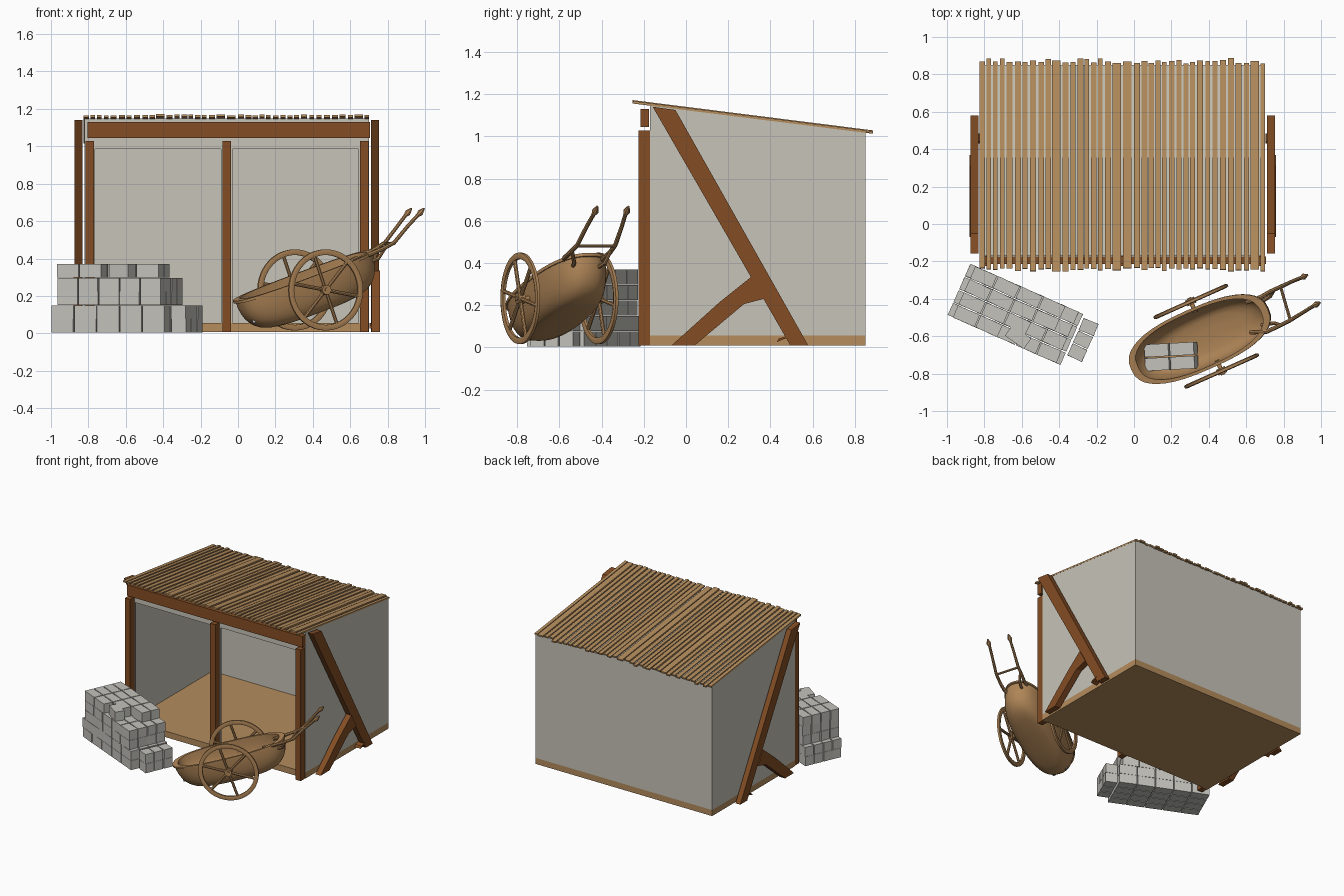
import bpy, bmesh, math, random
from mathutils import Matrix, Vector

if "Cube" in bpy.data.objects:
    bpy.data.objects.remove(bpy.data.objects["Cube"])

random.seed(4)


def material(name, rgb):
    m = bpy.data.materials.new(name)
    m.diffuse_color = (*rgb, 1)
    m.use_nodes = True
    m.node_tree.nodes["Principled BSDF"].inputs["Base Color"].default_value = m.diffuse_color
    return m


TAN = material("tan wood", (0.46, 0.265, 0.11))
BARROW = material("barrow wood", (0.43, 0.235, 0.095))
BROWN = material("dark brown wood", (0.23, 0.075, 0.018))
WALL = material("plaster grey", (0.57, 0.55, 0.48))
STONE = material("stone grey", (0.55, 0.54, 0.50))
T, R = Matrix.Translation, Matrix.Rotation


def finish(name, bm, mat, smooth=False):
    bmesh.ops.recalc_face_normals(bm, faces=bm.faces)
    me = bpy.data.meshes.new(name)
    bm.to_mesh(me)
    bm.free()
    me.materials.append(mat)
    ob = bpy.data.objects.new(name, me)
    bpy.context.collection.objects.link(ob)
    if smooth:
        bpy.ops.object.select_all(action='DESELECT')
        ob.select_set(True)
        bpy.context.view_layer.objects.active = ob
        bpy.ops.object.shade_smooth_by_angle(angle=math.radians(40))
    return ob


def add_box(bm, lo, hi, m=Matrix()):
    lo, hi = Vector(lo), Vector(hi)
    bmesh.ops.create_cube(bm, size=1, matrix=m @ T((lo + hi) / 2) @ Matrix.Diagonal((*(hi - lo), 1)))


def boxes(name, spans, mat):
    bm = bmesh.new()
    for lo, hi in spans:
        add_box(bm, lo, hi)
    return finish(name, bm, mat)


def add_prism(bm, pts, x0, x1):
    """Polygon in the y-z plane, extruded along x."""
    a = [bm.verts.new((x0, y, z)) for y, z in pts]
    b = [bm.verts.new((x1, y, z)) for y, z in pts]
    bm.faces.new(a)
    bm.faces.new(b[::-1])
    for i in range(len(pts)):
        j = (i + 1) % len(pts)
        bm.faces.new((a[i], a[j], b[j], b[i]))


def rod(name, pts, radii, mat):
    """Round rod through points, with a radius at each point."""
    cu = bpy.data.curves.new(name, 'CURVE')
    cu.dimensions, cu.bevel_depth, cu.bevel_resolution, cu.use_fill_caps = '3D', 1, 2, True
    sp = cu.splines.new('POLY')
    sp.points.add(len(pts) - 1)
    for p, co, r in zip(sp.points, pts, radii):
        p.co, p.radius = (*co, 1), r
    tmp = bpy.data.objects.new(name, cu)
    bpy.context.collection.objects.link(tmp)
    bpy.context.view_layer.update()
    me = bpy.data.meshes.new_from_object(tmp.evaluated_get(bpy.context.evaluated_depsgraph_get()))
    bpy.data.objects.remove(tmp)
    bm = bmesh.new()
    bm.from_mesh(me)
    return finish(name, bm, mat, True)


# ---- shed: floor, walls and front frame
X0, X1, Y0, Y1 = -0.82, 0.70, -0.17, 0.85
boxes("floor", [((X0, Y0, 0.008), (X1, Y1, 0.055))], TAN)
bm = bmesh.new()
side = [(Y0, 0.055), (Y1, 0.055), (Y1, 1.022), (Y0, 1.148)]
add_prism(bm, side, X0, X0 + 0.012)
add_prism(bm, side, X1 - 0.012, X1)
add_box(bm, (X0, Y1 - 0.012, 0.055), (X1, Y1, 1.022))
finish("side_and_back_walls", bm, WALL)
boxes("front_wall_strips", [((X0, Y0, 0.985), (X1, Y0 + 0.012, 1.148)),
                            ((-0.09, Y0, 0.055), (-0.03, Y0 + 0.012, 0.985)),
                            ((X0, Y0, 0.055), (-0.765, Y0 + 0.012, 0.985)),
                            ((0.645, Y0, 0.055), (X1, Y0 + 0.012, 0.985))], WALL)
bm = bmesh.new()
add_prism(bm, [(Y0, 1.138), (Y1, 1.012), (Y1, 1.022), (Y0, 1.148)], X0, X1)
finish("roof_sheet", bm, WALL)
boxes("front_posts", [((x - 0.022, -0.225, 0.008), (x + 0.022, -0.168, 1.028)) for x in (-0.793, -0.06, 0.675)], BROWN)
boxes("front_beam", [((-0.805, -0.215, 1.045), (0.705, -0.175, 1.13))], BROWN)

# ---- roof slats, uneven widths and lengths
bm = bmesh.new()
tilt = T((0, 0.316, 1.086)) @ R(-math.atan(0.126), 4, 'X')
x = -0.825
while x < 0.69:
    w = min(random.choice((0.024, 0.028, 0.032, 0.045)), 0.707 - x)
    z = random.choice((0, 0, 0.004))
    add_box(bm, (x, -0.555 - random.uniform(0, 0.02), -0.002 + z),
            (x + w, 0.545 + random.uniform(0, 0.03), 0.01 + z), tilt)
    x += w + random.uniform(0.006, 0.014)
finish("roof_slats", bm, TAN)

# ---- side braces, mirrored about the shed's middle
for name, s in (("right", 1), ("left", -1)):
    def mx(d):
        return -0.06 + s * d
    bm = bmesh.new()
    add_prism(bm, [(-0.158, 1.14), (-0.05, 1.125), (0.58, 0.008), (0.495, 0.008)], mx(0.772), mx(0.813))
    finish(name + "_long_brace", bm, BROWN)
    bm = bmesh.new()
    add_prism(bm, [(-0.07, 0.008), (0.16, 0.215), (0.31, 0.335), (0.37, 0.23), (0.275, 0.205), (0.04, 0.008)],
              mx(0.775), mx(0.82))
    add_prism(bm, [(0.43, 0.025), (0.48, 0.045), (0.485, 0.055), (0.44, 0.042)], mx(0.762), mx(0.815))
    finish(name + "_short_brace", bm, BROWN)

# ---- stone block pile
pile = T((-1.0, -0.488, 0)) @ R(math.radians(-23.9), 4, 'Z')
bm = bmesh.new()


def block(u, v, level, lu=0.133, lv=0.076, yaw=2.0):
    m = pile @ T((u + lu / 2, v + lv / 2, 0.004 + level * 0.0735)) @ R(math.radians(random.uniform(-yaw, yaw)), 4, 'Z')
    add_box(bm, (-lu / 2 + 0.003, -lv / 2 + 0.003, 0), (lu / 2 - 0.003, lv / 2 - 0.003, 0.072), m)


for level, u0, cols, lu in ((0, 0, 5, 0.133), (1, 0, 5, 0.133), (2, 0.035, 5, 0.121),
                            (3, 0.035, 5, 0.121), (4, 0.03, 4, 0.133)):
    for i in range(cols):
        for j in range(4):
            if level == 4 and (i, j) in ((2, 0), (3, 0), (3, 1)):
                continue
            block(u0 + i * lu, j * 0.076, level, lu)
for level in (0, 1):
    for j in range(3):
        block(0.672, 0.062 + j * 0.075, level, 0.092, 0.075, 3)
block(0.33, 0.01, 4, 0.13, 0.075, 18)
finish("stone_block_pile", bm, STONE)

# ---- wheelbarrow tub: rounded shell, tipped nose down
base = T((0.386, -0.60, 0.232)) @ R(math.radians(24), 4, 'Z')
tub = base @ T((-0.04, 0, 0.078)) @ R(math.radians(-19), 4, 'Y')
SEG, STEPS = 40, 9
rings = []
for i in range(STEPS + 1):
    f = i / STEPS * math.pi / 2 * 0.995
    rings.append((math.cos(f) ** 0.35, math.sin(f)))
outer = [(s, -0.015 - 0.195 * d) for s, d in rings]
inner = [(0.93 * s, -0.18 * d) for s, d in rings]
profile = outer[::-1] + [(1.03, -0.015), (1.03, 0.0)] + inner
bm = bmesh.new()
loops = []
for s, w in profile:
    loop = []
    for k in range(SEG):
        a = 2 * math.pi * k / SEG
        c, d = math.cos(a), math.sin(a)
        p = Vector((0.41 * s * math.copysign(abs(c) ** 0.8, c), 0.163 * s * math.copysign(abs(d) ** 0.8, d), w))
        loop.append(bm.verts.new(tub @ p))
    loops.append(loop)
for a, b in zip(loops, loops[1:]):
    for k in range(SEG):
        n = (k + 1) % SEG
        bm.faces.new((a[k], a[n], b[n], b[k]))
bm.faces.new(loops[0])
bm.faces.new(loops[-1])
finish("barrow_tub", bm, BARROW, True)

# ---- wheels with rim, spokes, hub and axle stub
for name, s in (("left", 1), ("right", -1)):
    m = base @ T((0, 0.203 * s, 0)) @ R(math.pi / 2, 4, 'X')
    bm = bmesh.new()
    sect = [(0.187, -0.007), (0.187, 0.007), (0.202, 0.011), (0.217, 0.007), (0.217, -0.007), (0.202, -0.011)]
    loops = [[bm.verts.new(m @ Vector((r * math.cos(2 * math.pi * k / 40), r * math.sin(2 * math.pi * k / 40), h)))
              for r, h in sect] for k in range(40)]
    for k in range(40):
        a, b = loops[k], loops[(k + 1) % 40]
        for j in range(6):
            n = (j + 1) % 6
            bm.faces.new((a[j], a[n], b[n], b[j]))
    for k in range(3):
        bmesh.ops.create_cone(bm, cap_ends=True, segments=8, radius1=0.01, radius2=0.01, depth=0.385,
                              matrix=m @ R(math.radians(20 + 60 * k), 4, 'Z') @ R(math.pi / 2, 4, 'X'))
    for r, depth, off in ((0.026, 0.034, 0), (0.012, 0.085, 0.02 * s)):
        bmesh.ops.create_cone(bm, cap_ends=True, segments=14, radius1=r, radius2=r, depth=depth,
                              matrix=m @ T((0, 0, off)))
    finish(name + "_wheel", bm, BARROW, True)

# ---- handles with swollen grips, cross bar and lower struts
grip = [0.011, 0.012, 0.011, 0.011, 0.010, 0.010, 0.017, 0.005]
rod("left_handle", [(0.60, -0.42, 0.385), (0.68, -0.39, 0.425), (0.73, -0.36, 0.45), (0.785, -0.335, 0.485),
                    (0.85, -0.305, 0.57), (0.895, -0.287, 0.63), (0.908, -0.281, 0.645), (0.928, -0.272, 0.668)],
    grip, BARROW)
rod("right_handle", [(0.62, -0.58, 0.385), (0.71, -0.575, 0.425), (0.77, -0.548, 0.45), (0.835, -0.515, 0.485),
                     (0.905, -0.472, 0.57), (0.96, -0.438, 0.63), (0.975, -0.43, 0.645), (0.995, -0.42, 0.668)],
    grip, BARROW)
rod("handle_cross_bar", [(0.785, -0.34, 0.48), (0.835, -0.512, 0.48)], [0.008] * 2, BARROW)
rod("left_handle_strut", [(0.66, -0.43, 0.37), (0.73, -0.385, 0.40), (0.75, -0.355, 0.46)], [0.01, 0.01, 0.008], BARROW)
rod("right_handle_strut", [(0.68, -0.54, 0.37), (0.75, -0.53, 0.40), (0.79, -0.54, 0.46)], [0.01, 0.01, 0.008], BARROW)

# ---- blocks lying in the tub
bm = bmesh.new()
load = T((0.20, -0.708, 0.128)) @ R(math.radians(3), 4, 'Z') @ R(math.radians(-17), 4, 'Y')
for i in (-1, 0):
    for j in (-1, 0):
        add_box(bm, (i * 0.142 + 0.003, j * 0.074 + 0.003, -0.035), (i * 0.142 + 0.137, j * 0.074 + 0.071, 0.035), load)
finish("barrow_load_blocks", bm, STONE)
